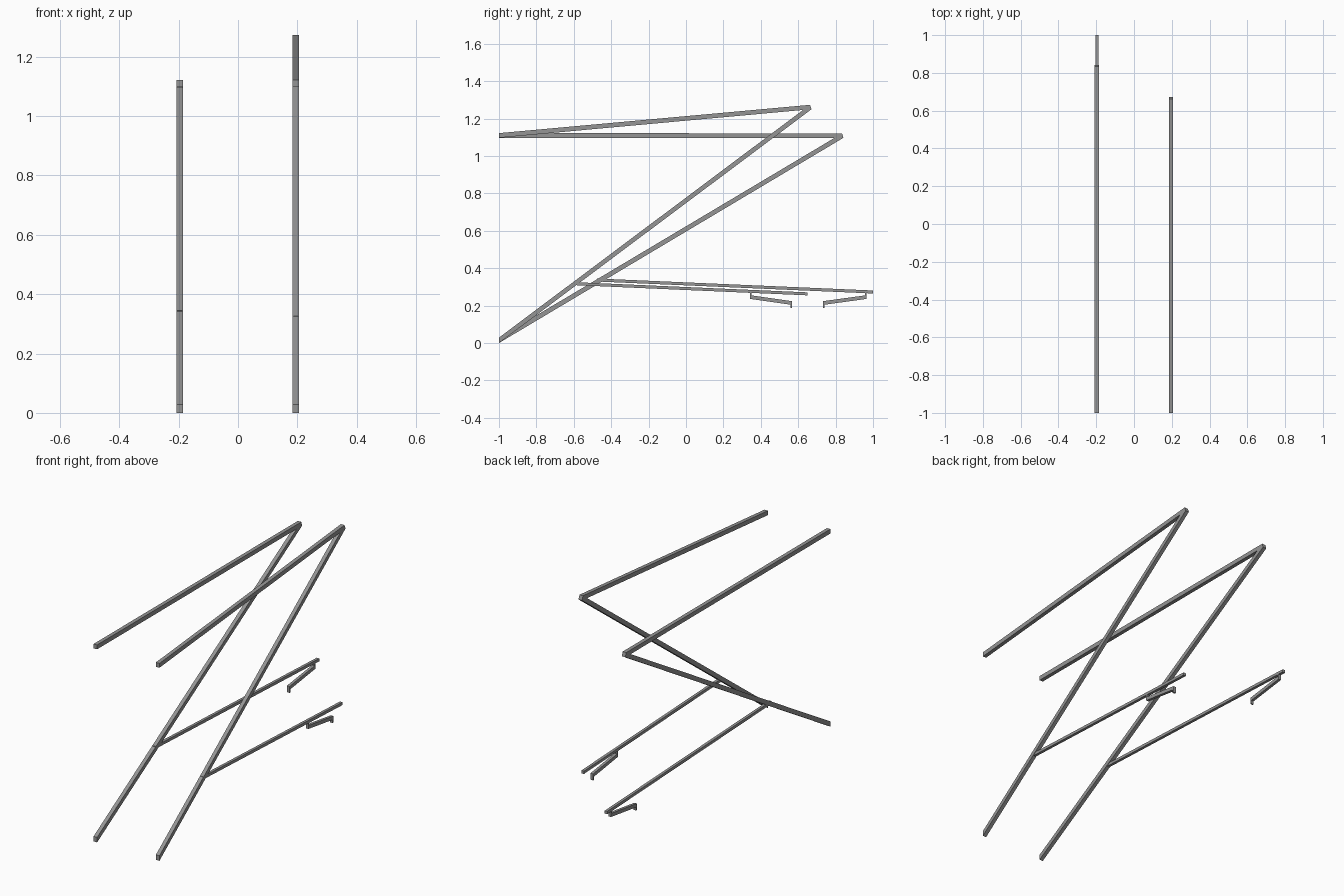
import bpy, bmesh, math
from mathutils import Vector

if "Cube" in bpy.data.objects:
    bpy.data.objects.remove(bpy.data.objects["Cube"])

grey = bpy.data.materials.new("steel grey")
grey.diffuse_color = (0.30, 0.30, 0.30, 1)
grey.use_nodes = True
grey.node_tree.nodes["Principled BSDF"].inputs["Base Color"].default_value = grey.diffuse_color


def plate(name, x, width, profile):
    """Extrude a closed (y, z) profile along x, centred on x."""
    bm = bmesh.new()
    face = bm.faces.new([bm.verts.new((x - width / 2, y, z)) for y, z in profile])
    new = bmesh.ops.extrude_face_region(bm, geom=[face])["geom"]
    bmesh.ops.translate(bm, vec=(width, 0, 0),
                        verts=[v for v in new if isinstance(v, bmesh.types.BMVert)])
    bmesh.ops.recalc_face_normals(bm, faces=bm.faces)
    mesh = bpy.data.meshes.new(name)
    bm.to_mesh(mesh)
    bm.free()
    mesh.materials.append(grey)
    ob = bpy.data.objects.new(name, mesh)
    bpy.context.collection.objects.link(ob)
    return ob


def bar(name, x, width, a, b, half_a, half_b):
    """Straight bar from a to b; the half vectors set how each end is cut."""
    a, b, ha, hb = map(Vector, (a, b, half_a, half_b))
    return plate(name, x, width, [a - ha, b - hb, b + hb, a + ha])


def side(label, x, apex, rail_start, rail_end, hook_y, foot_y):
    apex = Vector(apex)
    top_start, low_start = Vector((-1, 1.110)), Vector((-1, 0.0145))
    # blunt nose where the two long bars meet
    d = ((apex - top_start).normalized() + (apex - low_start).normalized()).normalized()
    nose = Vector((-d.y, d.x)) * 0.0125
    bar(label + "_top_bar", x, 0.022, top_start, apex, (0, 0.0125), nose)
    bar(label + "_diagonal_bar", x, 0.022, low_start, apex, (0, 0.0145), nose)

    # thin rail running back from the diagonal
    bar(label + "_rail", x, 0.016, rail_start, rail_end, (0, 0.008), (0, 0.008))

    # bracket under the rail: hanger, arm and foot
    t = (hook_y - rail_start[0]) / (rail_end[0] - rail_start[0])
    rail_z = rail_start[1] + t * (rail_end[1] - rail_start[1])
    s = math.copysign(1, foot_y - hook_y)
    bar(label + "_hanger", x, 0.016, (hook_y, rail_z), (hook_y, 0.237), (0.004, 0), (0.004, 0))
    bar(label + "_arm", x, 0.016, (hook_y - s * 0.004, 0.246), (foot_y, 0.214),
        (0, 0.010), (0, 0.010))
    bar(label + "_foot", x, 0.016, (foot_y - s * 0.004, 0.215), (foot_y - s * 0.004, 0.187),
        (0.004, 0), (0.004, 0))


side("left", -0.197, (0.838, 1.109), (-0.475, 0.337), (1.0, 0.273), 0.962, 0.733)
side("right", 0.195, (0.667, 1.262), (-0.605, 0.318), (0.65, 0.263), 0.346, 0.567)
